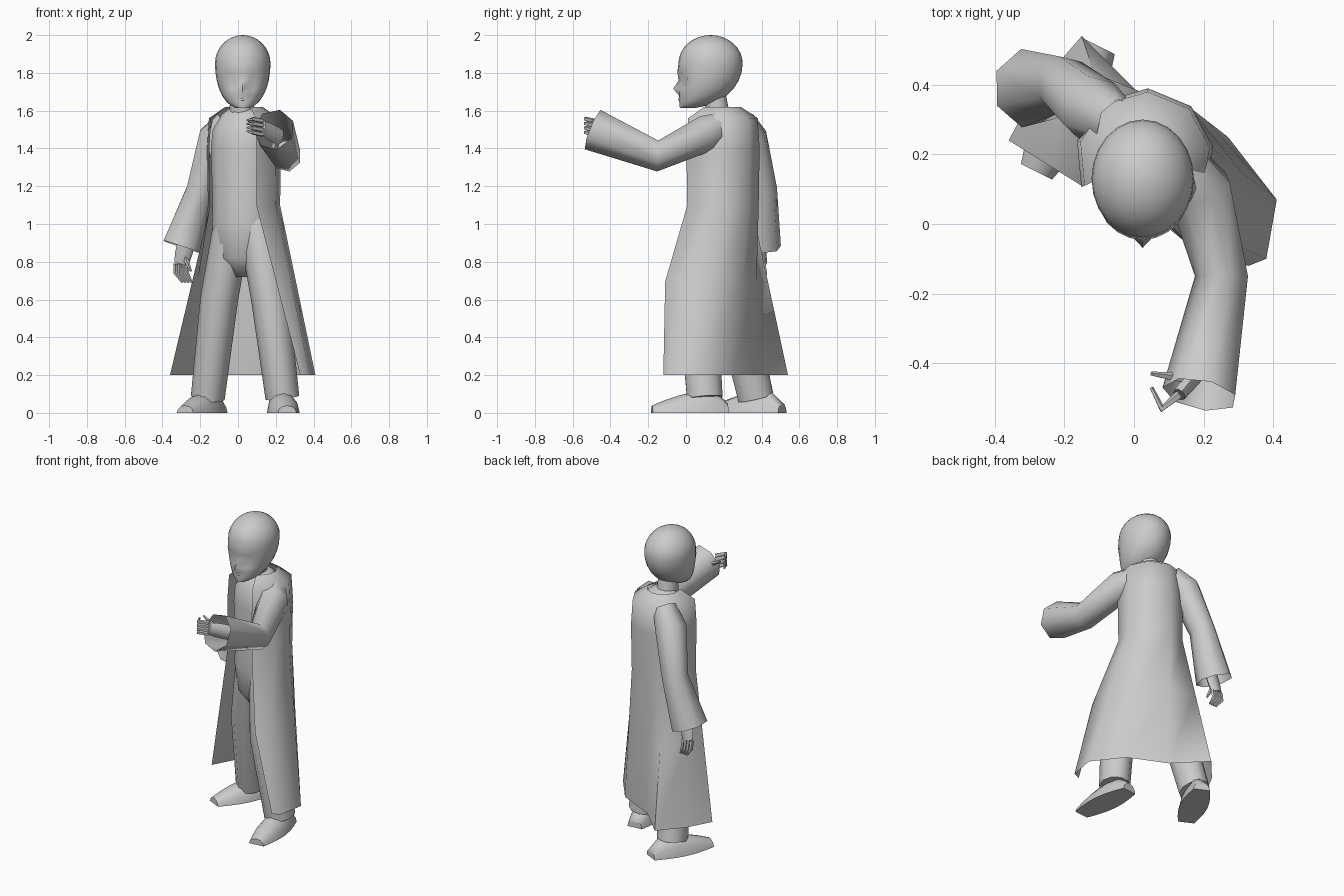
import bpy, bmesh
from math import sin, cos, pi, radians
from mathutils import Vector

start_cube = bpy.data.objects.get("Cube")
if start_cube:
    bpy.data.objects.remove(start_cube)

UP = Vector((0, 0, 1))
BACK = Vector((0, 1, 0))
BODY_BACK = Vector((.45, .9, 0))  # the body is turned to its right

grey = bpy.data.materials.new("plain_grey")
grey.use_nodes = True
grey.diffuse_color = (.6, .6, .6, 1)
shader = grey.node_tree.nodes["Principled BSDF"]
shader.inputs["Base Color"].default_value = grey.diffuse_color


def loft(name, rings, closed=True, caps=True):
    """Skin a list of point rings into a smooth shaded object."""
    bm = bmesh.new()
    rows = [[bm.verts.new(point) for point in ring] for ring in rings]
    for low, high in zip(rows, rows[1:]):
        lower_edges = list(zip(low, low[1:]))
        upper_edges = list(zip(high, high[1:]))
        if closed:
            lower_edges.append((low[-1], low[0]))
            upper_edges.append((high[-1], high[0]))
        for (a, b), (d, c) in zip(lower_edges, upper_edges):
            bm.faces.new((a, b, c, d))
    if caps:
        bm.faces.new(reversed(rows[0]))
        bm.faces.new(rows[-1])
    mesh = bpy.data.meshes.new(name)
    bm.to_mesh(mesh)
    bm.free()
    mesh.materials.append(grey)
    part = bpy.data.objects.new(name, mesh)
    bpy.context.collection.objects.link(part)
    bpy.ops.object.select_all(action='DESELECT')
    part.select_set(True)
    bpy.context.view_layer.objects.active = part
    bpy.ops.object.shade_smooth_by_angle(angle=radians(60))


def tube(name, path, radii, toward=BACK, flatness=1, sides=8, caps=True):
    """Elliptical tube; flatness scales the radius along the toward direction."""
    points = [Vector(point) for point in path]
    rings = []
    for i, (point, radius) in enumerate(zip(points, radii)):
        following = points[min(i + 1, len(points) - 1)]
        previous = points[max(i - 1, 0)]
        tangent = (following - previous).normalized()
        across = tangent.cross(toward).normalized()
        along = tangent.cross(across) * flatness
        turns = [2 * pi * j / sides for j in range(sides)]
        rings.append([point + radius * (across * cos(turn) + along * sin(turn))
                      for turn in turns])
    loft(name, rings, caps=caps)


# Torso from crotch to collar, then the neck
torso_profile = ((.72, .06), (.82, .15), (1, .175), (1.1, .17), (1.4, .18),
                 (1.5, .17), (1.58, .12), (1.62, .07))
tube("torso",
     [(.03, .19, height) for height, radius in torso_profile],
     [radius for height, radius in torso_profile],
     toward=BODY_BACK, flatness=.85, sides=12)
tube("neck", [(.02, .18, 1.5), (.02, .15, 1.7)], (.07, .06), sides=10)

# Open robe: round at the chest, falling to a wide angular hem
hem = [Vector((x, y, .2)) for x, y in (
    (.33, -.12), (.38, -.1), (.41, .07), (.27, .25),
    (.03, .36), (-.15, .54), (-.28, .39), (-.36, .24))]


def chest_row(height, radius):
    turns = [radians(-70 + 275 * j / (len(hem) - 1)) for j in range(len(hem))]
    return [Vector((.03 + radius * cos(turn), .19 + radius * sin(turn), height))
            for turn in turns]


waist = chest_row(1.1, .195)
thigh = [low.lerp(high, .55) for low, high in zip(hem, waist)]
for corner in thigh[:2]:
    corner.y -= .06
loft("robe", [hem, thigh, waist, chest_row(1.4, .2), chest_row(1.56, .19),
              chest_row(1.62, .1)], closed=False, caps=False)


# Wide sleeves, open at the cuff
def sleeve(name, neck_end, shoulder, elbow, cuff, toward):
    tube(name, (neck_end, shoulder, elbow, cuff), (.07, .095, .08, .11),
         toward=toward, flatness=1.05, sides=7, caps=False)


sleeve("left_sleeve", neck_end=(.1, .22, 1.53), shoulder=(.19, .1, 1.48),
       elbow=(.255, -.15, 1.36), cuff=(.19, -.49, 1.5), toward=UP)
sleeve("right_sleeve", neck_end=(-.05, .29, 1.55), shoulder=(-.12, .33, 1.46),
       elbow=(-.2, .4, 1.18), cuff=(-.3, .39, .88), toward=BACK)


# Hands: flat palm, four bent fingers side by side and a thumb
def hand(side, wrist, knuckles, bend, tip, thumb_tip, spread):
    wrist, knuckles, bend, tip = map(Vector, (wrist, knuckles, bend, tip))
    spread = Vector(spread)
    middle = wrist.lerp(knuckles, .6)
    tube(f"{side}_palm", (wrist, middle, knuckles), (.025, .024, .02),
         toward=spread, flatness=1.9)
    for finger in range(4):
        shift = spread * (finger - 1.5)
        tube(f"{side}_finger_{finger + 1}",
             (knuckles + shift, bend + shift, tip + shift * .8),
             (.013, .012, .006), toward=spread, sides=5)
    tube(f"{side}_thumb", (middle, middle.lerp(Vector(thumb_tip), .5), thumb_tip),
         (.016, .013, .006), toward=spread, sides=5)


hand("left", wrist=(.22, -.38, 1.46), knuckles=(.13, -.49, 1.51), bend=(.08, -.53, 1.52),
     tip=(.05, -.47, 1.52), thumb_tip=(.05, -.43, 1.55), spread=UP * .024)
hand("right", wrist=(-.27, .39, .92), knuckles=(-.3, .41, .79), bend=(-.3, .42, .74),
     tip=(-.27, .41, .69), thumb_tip=(-.25, .38, .75), spread=(.02, 0, 0))


# Trouser legs and shoes
def leg(side, hip, knee, ankle):
    tube(f"{side}_leg", (hip, knee, ankle), (.1, .1, .09), flatness=1.1, sides=10)


def shoe(side, heel, toe, steps=6):
    heel, toe = Vector(heel), Vector(toe)
    ahead = toe - heel
    sideways = UP.cross(ahead).normalized()
    rings = []
    for i in range(steps + 1):
        t = i / steps
        half_width = .05 + .035 * sin(pi * t)
        height = .13 * (1 - .7 * t * t) * min(1, .4 + 3 * t)
        arch = [pi * j / 6 for j in range(7)]
        rings.append([heel + ahead * t + sideways * half_width * cos(turn)
                      + UP * height * sin(turn) for turn in arch])
    loft(f"{side}_shoe", rings)


leg("left", hip=(.1, .15, 1), knee=(.17, .06, .6), ankle=(.235, .1, .08))
leg("right", hip=(-.03, .2, 1), knee=(-.1, .25, .6), ankle=(-.16, .37, .08))
shoe("left", heel=(.22, .22, 0), toe=(.26, -.18, 0))
shoe("right", heel=(-.1, .51, 0), toe=(-.28, .15, 0))


# Head: egg shape with the jaw pushed forward; the front column forms the nose
def face_relief(step, column):
    """How far a point of the head is pulled back to shape the face."""
    from_middle = abs(column - 18)
    if step == -3 and from_middle == 0:
        return -.03
    if step == -2 and from_middle in (1, 2):
        return .02
    if step == -1 and from_middle < 4:
        return -.006
    return 0


def head_ring(step, sides=24):
    tilt = step * pi / 16
    size = cos(tilt) if step > 0 else cos(tilt) ** .85
    height = 1.85 + sin(tilt) * (.15 if step > 0 else .24)
    middle = .13 - (.16 * (1 - size) if step < 0 else 0)
    ring = []
    for j in range(sides):
        turn = 2 * pi * j / sides
        ring.append((.025 + .147 * size * cos(turn),
                     middle + .17 * size * sin(turn) + face_relief(step, j), height))
    return ring


loft("head", [head_ring(step) for step in range(-7, 8)] + [
    [(x * .1 + .0225, y * .1 + .117, 2) for x, y, z in head_ring(7)]])

# Mouth
tube("mouth", ((-.005, -.022, 1.66), (.025, -.034, 1.66), (.055, -.022, 1.66)),
     (.004, .008, .004), toward=UP, sides=6)
